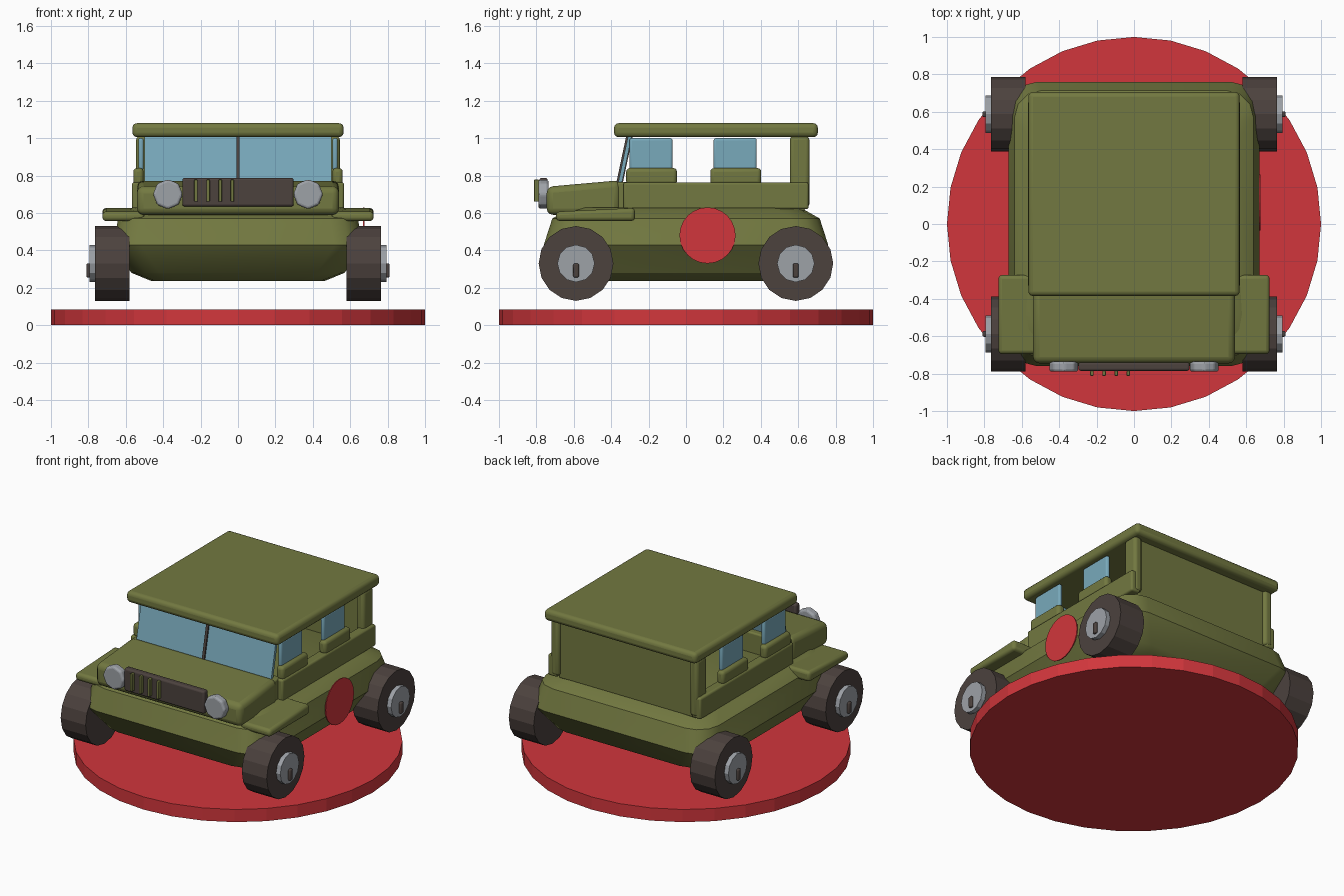
import bpy, bmesh, math
from mathutils import Matrix, Vector

if "Cube" in bpy.data.objects:
    bpy.data.objects.remove(bpy.data.objects["Cube"])


def material(name, rgb):
    m = bpy.data.materials.new(name)
    m.use_nodes = True
    m.diffuse_color = (*rgb, 1)
    m.node_tree.nodes["Principled BSDF"].inputs["Base Color"].default_value = (*rgb, 1)
    return m


OLIVE = material("olive paint", (0.17, 0.19, 0.052))
RED = material("red", (0.64, 0.037, 0.045))
GLASS = material("blue glass", (0.19, 0.40, 0.50))
DARK = material("dark rubber", (0.072, 0.054, 0.048))
METAL = material("grey metal", (0.34, 0.36, 0.39))


def finish(name, bm, mat, bevel=0, smooth=True):
    bmesh.ops.recalc_face_normals(bm, faces=bm.faces)
    mesh = bpy.data.meshes.new(name)
    bm.to_mesh(mesh)
    bm.free()
    mesh.materials.append(mat)
    ob = bpy.data.objects.new(name, mesh)
    bpy.context.scene.collection.objects.link(ob)
    if bevel:
        mod = ob.modifiers.new("rounded edges", "BEVEL")
        mod.width, mod.segments = bevel, 3
    if smooth:
        bpy.ops.object.select_all(action="DESELECT")
        ob.select_set(True)
        bpy.context.view_layer.objects.active = ob
        bpy.ops.object.shade_smooth_by_angle(angle=math.radians(32))
    return ob


def box(name, mat, x, y, z, bevel=0.0, drop=0.0, lean=0.0):
    """Box from ranges; drop lowers the front top edge, lean moves the top back."""
    bm = bmesh.new()
    bmesh.ops.create_cube(bm, size=1)
    for v in bm.verts:
        top, front = v.co.z > 0, v.co.y < 0
        px, py, pz = (r[0] + (c + 0.5) * (r[1] - r[0]) for r, c in zip((x, y, z), v.co))
        v.co = (px, py + lean * top, pz - drop * (top and front))
    return finish(name, bm, mat, bevel)


def disc(name, mat, centre, radius, depth, axis, sides, bevel=0.0, tip=None):
    """Cylinder along an axis; tip is the radius at its positive end."""
    bm = bmesh.new()
    bmesh.ops.create_cone(bm, cap_ends=True, segments=sides, radius1=radius,
                          radius2=radius if tip is None else tip, depth=depth)
    turn = Vector((0, 0, 1)).rotation_difference(Vector(axis)).to_matrix().to_4x4()
    bm.transform(Matrix.Translation(centre) @ turn)
    return finish(name, bm, mat, bevel, smooth=False)


def mirrored(x):
    return ((x[0], x[1]), (-x[1], -x[0]))


SIDES = ("left", "right")

# Display base
disc("display_base", RED, (0, 0, 0.0425), 1, 0.085, (0, 0, 1), 32)

# Lower body, lofted from rounded rectangles
bm = bmesh.new()
rings = []
for z, hx, hy in ((0.235, 0.46, 0.58), (0.28, 0.57, 0.67), (0.43, 0.67, 0.76),
                  (0.57, 0.64, 0.715), (0.63, 0.56, 0.61)):
    ring, r = [], 0.15
    for corner, (sx, sy) in enumerate(((1, 1), (-1, 1), (-1, -1), (1, -1))):
        for step in range(4):
            a = math.radians(90 * corner + 30 * step)
            ring.append(bm.verts.new((sx * (hx - r) + r * math.cos(a),
                                      sy * (hy - r) + r * math.sin(a), z)))
    rings.append(ring)
for low, high in zip(rings, rings[1:]):
    for i in range(len(low)):
        j = (i + 1) % len(low)
        bm.faces.new((low[i], low[j], high[j], high[i]))
bm.faces.new(rings[0])
bm.faces.new(rings[-1])
finish("lower_body", bm, OLIVE)

# Hood, roof and rear panel
box("hood", OLIVE, (-0.54, 0.54), (-0.745, -0.35), (0.59, 0.775), 0.035, drop=0.035)
box("roof", OLIVE, (-0.565, 0.565), (-0.385, 0.705), (1.005, 1.08), 0.025)
box("rear_panel", OLIVE, (-0.5, 0.5), (0.59, 0.635), (0.61, 1.01), 0.01)
box("cowl", OLIVE, (-0.53, 0.53), (-0.37, -0.3), (0.6, 0.765), 0.01)

# Windshield with centre post
box("windshield", GLASS, (-0.5, 0.5), (-0.365, -0.345), (0.75, 1.01), lean=0.055)
box("windshield_post", DARK, (-0.009, 0.009), (-0.375, -0.34), (0.75, 1.01), lean=0.055)

# Paired bodywork
for k, side in enumerate(SIDES):
    def pair(name, mat, x, *rest, **options):
        box(side + "_" + name, mat, mirrored(x)[k], *rest, **options)

    pair("side_rail", OLIVE, (0.5, 0.567), (-0.335, 0.655), (0.62, 0.763), bevel=0.012)
    pair("rear_post", OLIVE, (0.485, 0.545), (0.555, 0.66), (0.63, 1.01), bevel=0.02)
    pair("fender", OLIVE, (0.5, 0.725), (-0.695, -0.273), (0.557, 0.627), bevel=0.02, drop=0.02)
    for place, y0 in (("front", -0.32), ("rear", 0.13)):
        pair(place + "_sill", OLIVE, (0.505, 0.56), (y0, y0 + 0.272), (0.75, 0.84), bevel=0.02)
        pair(place + "_window", GLASS, (0.505, 0.533), (y0 + 0.018, y0 + 0.248), (0.83, 1.0),
             bevel=0.012)

# Grille with bars
box("grille", DARK, (-0.297, 0.297), (-0.785, -0.74), (0.635, 0.787), 0.012)
for i in range(4):
    x = -0.225 + 0.065 * i
    box(f"grille_bar_{i + 1}", OLIVE, (x - 0.009, x + 0.009), (-0.812, -0.785), (0.66, 0.778), 0.004)

# Headlights, wheels, hubs and valve pins
for s, side in zip((1, -1), SIDES):
    disc(side + "_headlight", METAL, (s * 0.375, -0.762, 0.7), 0.08, 0.055, (0, -1, 0), 8, 0.014)
    for place, y in (("front", -0.588), ("rear", 0.587)):
        label = place + "_" + side
        disc(label + "_wheel", DARK, (s * 0.672, y, 0.33), 0.2, 0.185, (s, 0, 0), 16)
        disc(label + "_hub", METAL, (s * 0.77, y, 0.33), 0.1, 0.05, (s, 0, 0), 12)
        box(label + "_pin", DARK, mirrored((0.78, 0.81))[(1 - s) // 2],
            (y - 0.015, y + 0.015), (0.255, 0.33), 0.008)

# Round door plate on the left side only
disc("door_plate", RED, (0.672, 0.115, 0.48), 0.15, 0.006, (1, 0, 0), 24)
